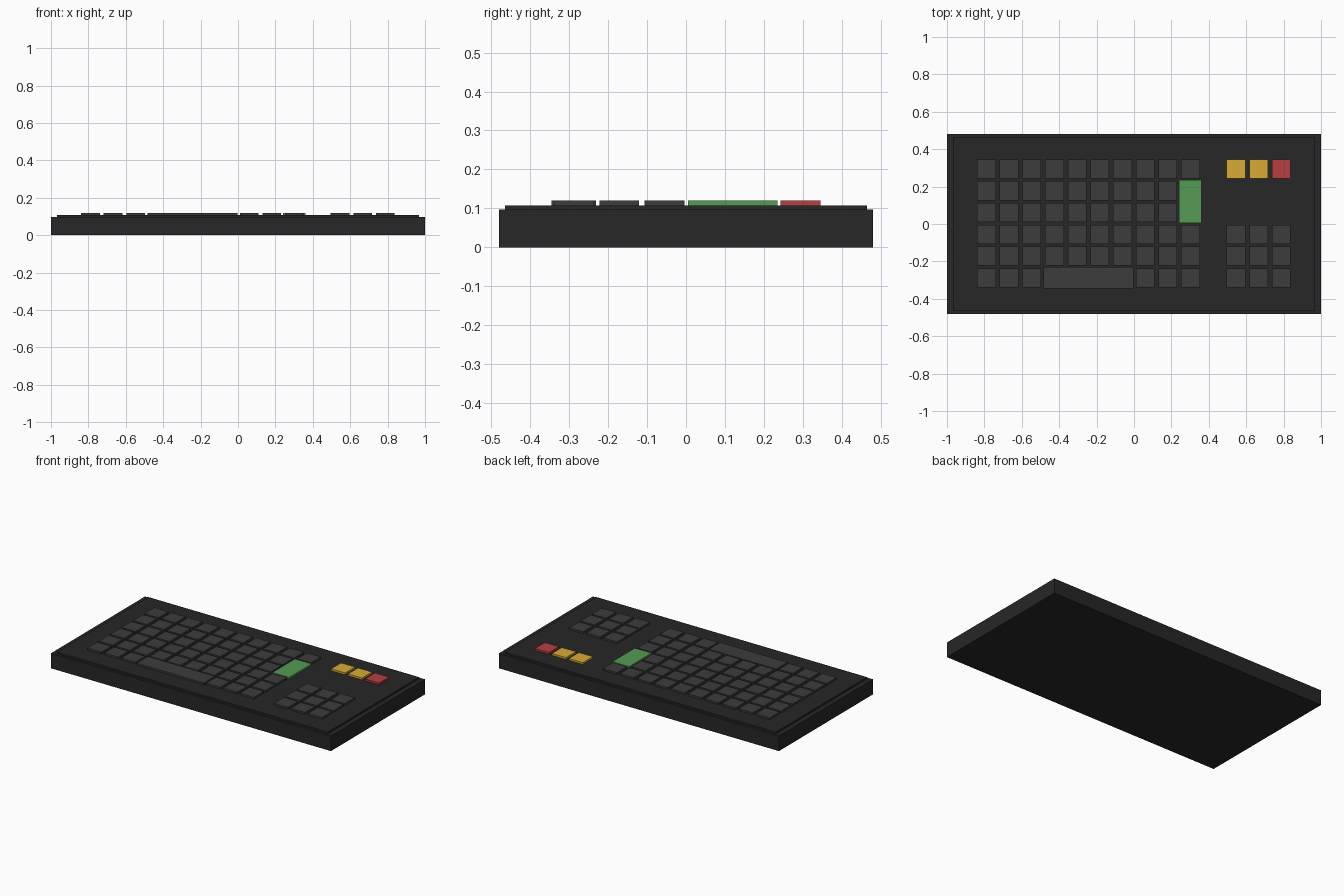
import bpy

if "Cube" in bpy.data.objects:
    bpy.data.objects.remove(bpy.data.objects["Cube"])

def material(name, rgb):
    m = bpy.data.materials.new(name)
    m.diffuse_color = (*rgb, 1)
    m.use_nodes = True
    m.node_tree.nodes["Principled BSDF"].inputs["Base Color"].default_value = m.diffuse_color
    return m

CASE = material("case_black", (0.02, 0.02, 0.02))
KEY = material("key_grey", (0.045, 0.045, 0.045))
GREEN = material("green", (0.09, 0.33, 0.09))
YELLOW = material("yellow", (0.68, 0.41, 0.035))
RED = material("red", (0.47, 0.05, 0.05))

def box(name, x, y, z0, z1, w, d, mat):
    bpy.ops.mesh.primitive_cube_add(size=1, location=(x, y, (z0 + z1) / 2))
    o = bpy.context.object
    o.name = name
    o.scale = (w, d, z1 - z0)
    bpy.ops.object.transform_apply(location=False, rotation=False, scale=True)
    o.data.materials.append(mat)
    return o

PLATE_TOP, KEY_TOP = 0.108, 0.12
PITCH = 0.1212
ROWS = [0.294 - 0.1164 * r for r in range(6)]
COLS = [-0.789 + PITCH * c for c in range(10)]
PAD_COLS = [0.545 + PITCH * c for c in range(3)]

def key(name, x, y, mat=KEY, w=0.1, d=0.102):
    box(name, x, y, PLATE_TOP - 0.004, KEY_TOP, w, d, mat)

# Case and raised top plate
box("case", 0, 0, 0, 0.097, 2.0, 0.96, CASE)
box("top_plate", 0, 0, 0.09, PLATE_TOP, 1.935, 0.93, CASE)

# Main key block, leaving room for the space bar and the tall enter key
for r, y in enumerate(ROWS):
    for c, x in enumerate(COLS):
        if (r == 5 and 3 <= c <= 6) or (c == 9 and r in (1, 2)):
            continue
        key(f"key_{r}_{c}", x, y)
key("space_bar", -0.243, ROWS[5], w=0.48, d=0.115)
key("enter_key", COLS[9], 0.12, GREEN, w=0.12, d=0.23)

# Right-hand pad and coloured function keys
for r in (3, 4, 5):
    for c, x in enumerate(PAD_COLS):
        key(f"pad_key_{r}_{c}", x, ROWS[r])
for c, mat in enumerate((YELLOW, YELLOW, RED)):
    key(f"function_key_{c}", PAD_COLS[c], ROWS[0], mat)
